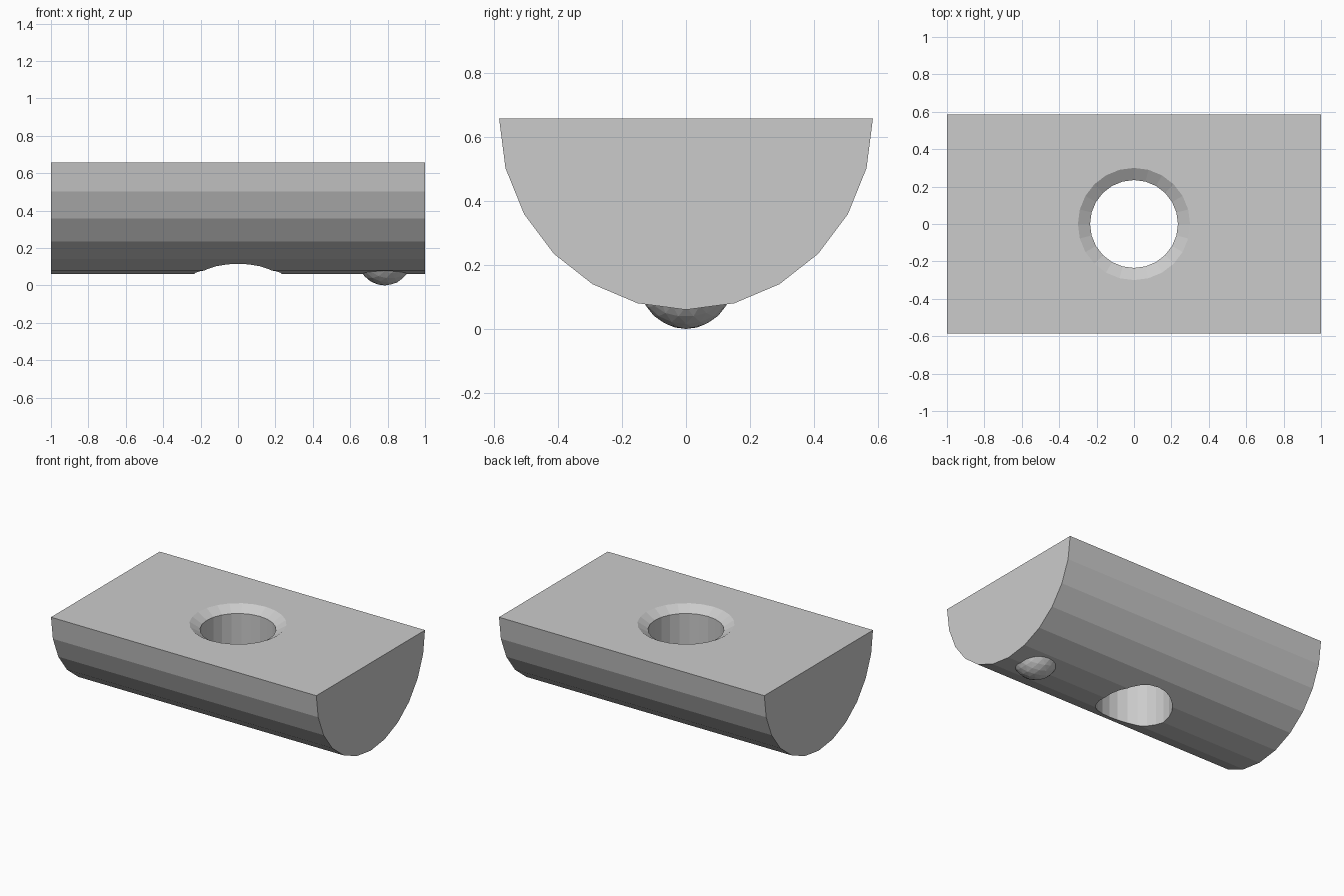
import bpy, bmesh
from math import sin, cos, radians, pi

if "Cube" in bpy.data.objects:
    bpy.data.objects.remove(bpy.data.objects["Cube"])

TOP, HALF_W, DEPTH = 0.658, 0.585, 0.598


def make_object(name, bm):
    bmesh.ops.recalc_face_normals(bm, faces=bm.faces)
    mesh = bpy.data.meshes.new(name)
    bm.to_mesh(mesh)
    bm.free()
    obj = bpy.data.objects.new(name, mesh)
    bpy.context.collection.objects.link(obj)
    return obj


# Nut body: half-round profile in 15 degree steps, extruded along x
bm = bmesh.new()
ring = [bm.verts.new((-1, HALF_W * sin(radians(a)), TOP - DEPTH * cos(radians(a))))
        for a in range(-90, 91, 15)]
face = bm.faces.new(ring)
ext = bmesh.ops.extrude_face_region(bm, geom=[face])
bmesh.ops.translate(bm, vec=(2, 0, 0),
                    verts=[g for g in ext["geom"] if isinstance(g, bmesh.types.BMVert)])
body = make_object("nut_body", bm)

# Cutter: through hole with a countersink, as stacked rings (radius, z)
bm = bmesh.new()
N = 24
profile = [(0.235, -0.1), (0.235, TOP - 0.04), (0.3, TOP), (0.3, TOP + 0.1)]
rings = [[bm.verts.new((r * cos(2 * pi * i / N), r * sin(2 * pi * i / N), z))
          for i in range(N)] for r, z in profile]
for lo, hi in zip(rings, rings[1:]):
    for i in range(N):
        j = (i + 1) % N
        bm.faces.new((lo[i], lo[j], hi[j], hi[i]))
bm.faces.new(rings[0])
bm.faces.new(rings[-1])
cutter = make_object("hole_cutter", bm)

# Cut the hole, then discard the cutter
mod = body.modifiers.new("hole", 'BOOLEAN')
mod.operation, mod.solver, mod.object = 'DIFFERENCE', 'EXACT', cutter
bpy.context.view_layer.objects.active = body
bpy.ops.object.modifier_apply(modifier=mod.name)
bpy.data.objects.remove(cutter)

# Spring ball protruding from the underside
bpy.ops.mesh.primitive_ico_sphere_add(subdivisions=3, radius=0.145,
                                      location=(0.785, 0, 0.145))
bpy.context.object.name = "spring_ball"
